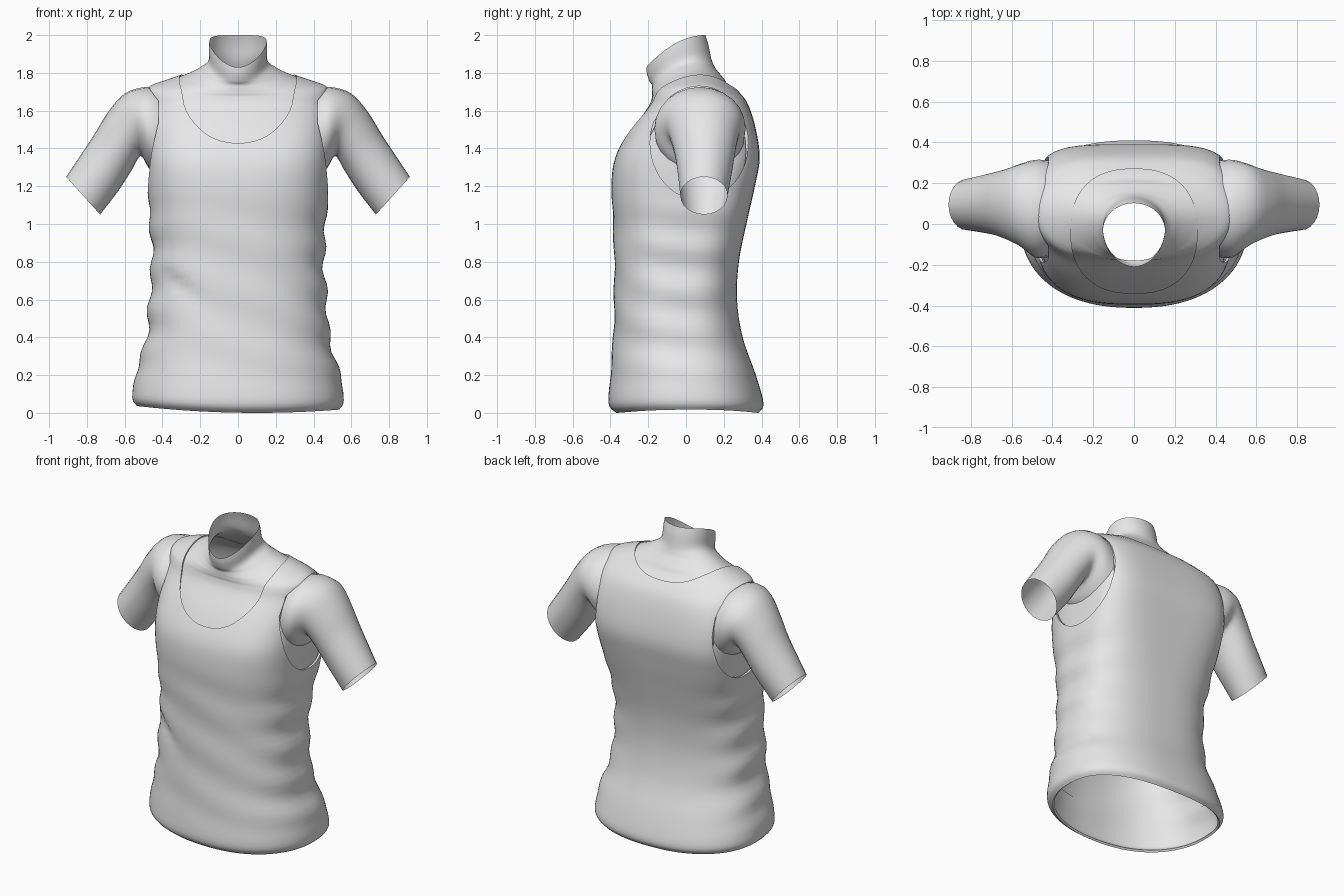
import bpy
import bmesh
import math

if "Cube" in bpy.data.objects:
    bpy.data.objects.remove(bpy.data.objects["Cube"])

grey = bpy.data.materials.new("plain_grey")
grey.use_nodes = True
grey.diffuse_color = (0.8, 0.8, 0.8, 1)
grey.node_tree.nodes["Principled BSDF"].inputs["Base Color"].default_value = (0.8, 0.8, 0.8, 1)

# Torso sections: back height, front drop, half width, front y, back y, front squareness, back squareness
TORSO = [
    (0.00, 0, 0.535, -0.37, 0.385, 2.3, 2.4),
    (0.05, 0, 0.56, -0.41, 0.41, 2.3, 2.4),
    (0.20, 0, 0.54, -0.40, 0.37, 2.3, 2.4),
    (0.40, 0, 0.485, -0.385, 0.30, 2.4, 2.5),
    (0.60, 0, 0.47, -0.38, 0.27, 2.4, 2.6),
    (0.80, 0, 0.455, -0.38, 0.28, 2.5, 2.8),
    (1.00, 0, 0.465, -0.385, 0.32, 2.6, 3.2),
    (1.20, 0, 0.48, -0.395, 0.365, 2.8, 4),
    (1.35, 0, 0.485, -0.375, 0.39, 3, 4.5),
    (1.50, 0, 0.485, -0.30, 0.37, 3, 4.5),
    (1.63, 0.01, 0.485, -0.22, 0.33, 2.7, 3.5),
    (1.70, 0.03, 0.485, -0.20, 0.28, 2.4, 2.6),
    (1.74, 0.05, 0.465, -0.20, 0.24, 2.1, 2.2),
    (1.77, 0.06, 0.39, -0.20, 0.22, 2, 2),
    (1.80, 0.08, 0.31, -0.20, 0.195, 2, 2),
    (1.84, 0.10, 0.225, -0.20, 0.165, 2, 2),
    (1.89, 0.13, 0.165, -0.205, 0.14, 2, 2),
    (2.00, 0.17, 0.152, -0.21, 0.102, 1.9, 2),
]

# Arm sections: top x, top z, bottom x, bottom z, front y, back y
ARM = [
    (0.40, 1.71, 0.42, 1.24, -0.16, 0.31),
    (0.49, 1.725, 0.475, 1.30, -0.165, 0.315),
    (0.60, 1.69, 0.515, 1.36, -0.11, 0.295),
    (0.69, 1.59, 0.56, 1.29, -0.075, 0.27),
    (0.77, 1.46, 0.63, 1.18, -0.05, 0.25),
    (0.91, 1.25, 0.73, 1.05, -0.03, 0.22),
]


def smooth_rows(rows, steps):
    """Fill in sections between the given ones along a smooth spline."""
    out = []
    last = len(rows) - 1
    for i in range(last):
        quad = [rows[max(i - 1, 0)], rows[i], rows[i + 1], rows[min(i + 2, last)]]
        for k in range(steps):
            t = k / steps
            out.append([b + 0.5 * t * (c - a + t * (2*a - 5*b + 4*c - d + t * (3*(b - c) + d - a)))
                        for a, b, c, d in zip(*quad)])
    return out + [list(rows[last])]


def make_object(name, bm):
    mesh = bpy.data.meshes.new(name)
    bm.to_mesh(mesh)
    bm.free()
    mesh.materials.append(grey)
    ob = bpy.data.objects.new(name, mesh)
    bpy.context.collection.objects.link(ob)
    return ob


def loft(name, rings, caps=False):
    """Skin a list of equal closed rings; caps close both ends."""
    bm = bmesh.new()
    loops = [[bm.verts.new(p) for p in ring] for ring in rings]
    n = len(loops[0])
    for low, high in zip(loops, loops[1:]):
        for j in range(n):
            k = (j + 1) % n
            bm.faces.new((low[j], low[k], high[k], high[j]))
    if caps:
        bm.faces.new(loops[0][::-1])
        bm.faces.new(loops[-1])
        bmesh.ops.recalc_face_normals(bm, faces=bm.faces)
    return make_object(name, bm)


def angles(n):
    return [math.tau * i / n for i in range(n)]


def torso_ring(row, inset):
    """Rounded section with soft cloth folds on the sides and the lower front."""
    z0, drop, hw, yf, yb, nf, nb = row
    hw, yf, yb = hw - inset, yf + inset, yb - inset
    mid = (yf + yb) / 2 + 0.02
    ring = []
    for a in angles(96):
        c, s = math.cos(a), math.sin(a)
        n = nb if s > 0 else nf
        r = (abs(c) ** n + abs(s) ** n) ** (-1 / n)
        x = hw * c * r
        y = mid + (yb - mid if s > 0 else mid - yf) * s * r
        z = z0 - drop * ((yb - y) / (yb - yf)) ** 2
        # hem sags in the middle and fades out upward
        z += max(0, 1 - z0 / 0.3) * (0.09 * x * x - 0.018 * x + 0.001)
        fade = max(0, min(1, (z0 - 0.1) * 5, (1.2 - z0) * 4))
        x += fade * 0.011 * c * abs(c) * math.sin(29 * z0 + 1.5 * c + 3 * y)
        if s < 0:
            crease = math.exp(-((z - 0.74 + 0.7 * (x + 0.4)) / 0.035) ** 2 - ((x + 0.32) / 0.11) ** 2)
            y += fade * (0.022 * crease + 0.004 * s * math.sin(22 * z0 + 7 * x))
        ring.append((x, y, z))
    return ring


def apply_modifiers(ob):
    deps = bpy.context.evaluated_depsgraph_get()
    mesh = bpy.data.meshes.new_from_object(ob.evaluated_get(deps))
    ob.modifiers.clear()
    ob.data = mesh


def smooth(ob, degrees):
    bpy.ops.object.select_all(action='DESELECT')
    ob.select_set(True)
    bpy.context.view_layer.objects.active = ob
    bpy.ops.object.shade_smooth_by_angle(angle=math.radians(degrees))


# Body under the shirt, open at the waist and the neck
rows = smooth_rows(TORSO, 5)
body = loft("body", [torso_ring(r, 0.02 * max(0, min(1, (1.95 - r[0]) * 8)))
                     for r in rows if r[0] > 0.22])
smooth(body, 60)

# Upper arms, open at the cut ends
for side, label in ((1, "left"), (-1, "right")):
    rings = []
    for tx, tz, bx, bz, yf, yb in smooth_rows(ARM, 4):
        ring = []
        for a in angles(24):
            u = (1 - math.cos(a)) / 2
            ring.append((side * (tx + (bx - tx) * u),
                         (yf + yb) / 2 - side * math.sin(a) * (yb - yf) / 2,
                         tz + (bz - tz) * u))
        rings.append(ring)
    smooth(loft(label + "_arm", rings), 60)

# Sleeveless shirt with thickness
shirt = loft("shirt", [torso_ring(r, 0) for r in rows if r[0] < 1.85])
thick = shirt.modifiers.new("thickness", 'SOLIDIFY')
thick.thickness = 0.014
thick.offset = -1

# Neck opening and arm openings cut from the shirt
cutters = []
neck = []
for z in (1.25, 2.2):
    ring = []
    for a in angles(64):
        c, s = math.cos(a), math.sin(a)
        r = (abs(c) ** 2.4 + abs(s) ** 2.4) ** (-1 / 2.4)
        ring.append((0.31 * c * r, -0.035 + 0.305 * s * r, z))
    neck.append(ring)
cutters.append(loft("neck_cutter", neck, True))
for side in (1, -1):
    rings = [[(side * x, 0.07 + 0.26 * math.cos(a), 1.43 + 0.3 * math.sin(a)) for a in angles(48)]
             for x in (0.42, 0.75)]
    cutters.append(loft("arm_cutter", rings, True))
for cutter in cutters:
    cutter.hide_render = True
    cut = shirt.modifiers.new("opening", 'BOOLEAN')
    cut.operation = 'DIFFERENCE'
    cut.solver = 'EXACT'
    cut.object = cutter
apply_modifiers(shirt)
for cutter in cutters:
    bpy.data.objects.remove(cutter)
smooth(shirt, 40)
